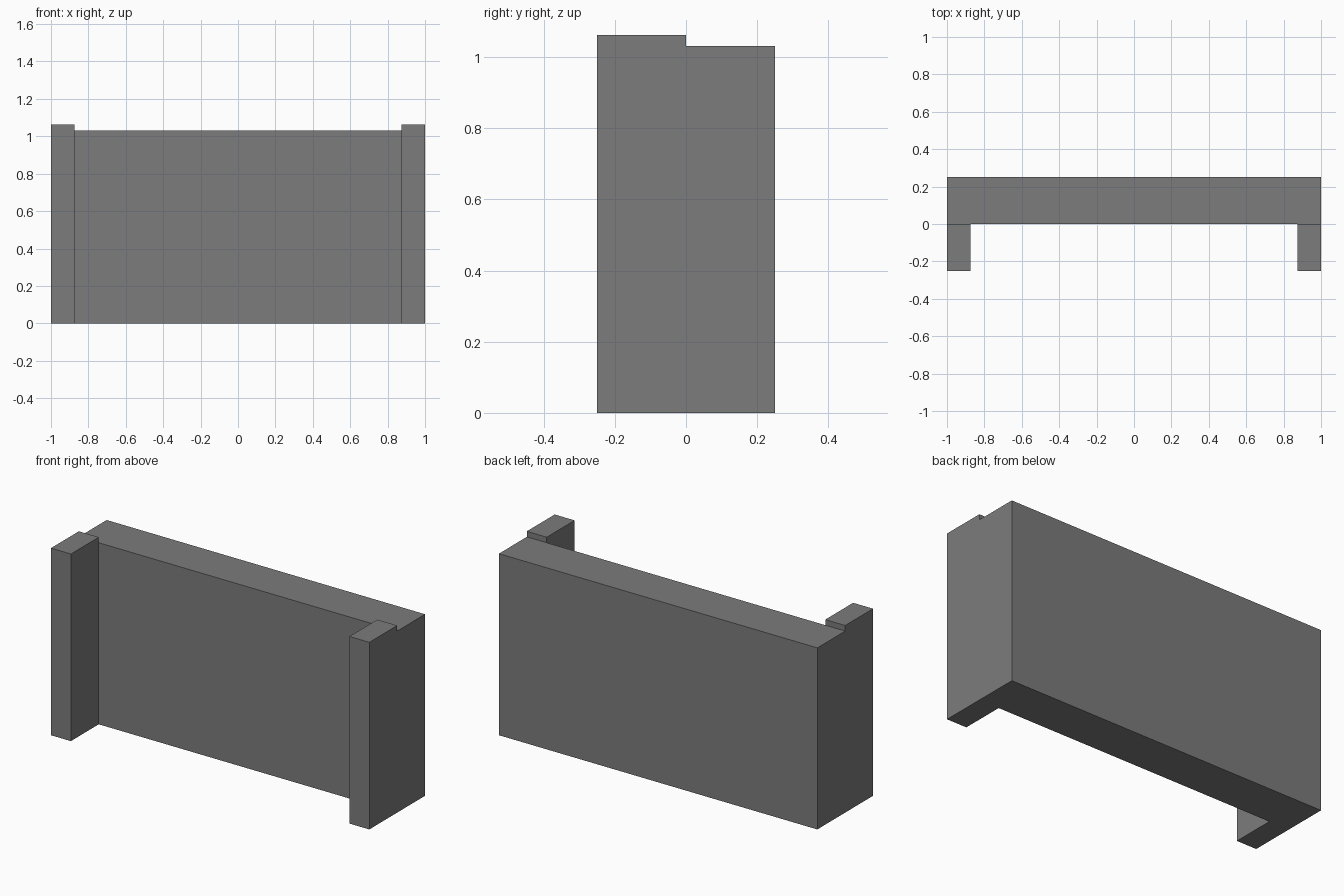
import bpy
import bmesh

if "Cube" in bpy.data.objects:
    bpy.data.objects.remove(bpy.data.objects["Cube"])

WALL_TOP, POST_TOP = 1.031, 1.0625
OUTER, INNER, DEPTH = 1.0, 0.875, 0.25

grey = bpy.data.materials.new("mid grey")
grey.diffuse_color = (0.2, 0.2, 0.2, 1)
grey.use_nodes = True
grey.node_tree.nodes["Principled BSDF"].inputs["Base Color"].default_value = grey.diffuse_color

bm = bmesh.new()


def floor_face(points):
    return bm.faces.new([bm.verts.new((x, y, 0)) for x, y in points])


# Footprint: back wall strip plus two post squares in front of it
wall = floor_face([(-OUTER, 0), (-INNER, 0), (INNER, 0), (OUTER, 0),
                   (OUTER, DEPTH), (-OUTER, DEPTH)])
posts = [floor_face([(s * INNER, -DEPTH), (s * OUTER, -DEPTH),
                     (s * OUTER, 0), (s * INNER, 0)]) for s in (-1, 1)]
bmesh.ops.remove_doubles(bm, verts=bm.verts, dist=1e-5)


def raise_faces(faces, height):
    """Extrude faces upward and return the new top faces."""
    geom = bmesh.ops.extrude_face_region(bm, geom=faces, use_keep_orig=True)["geom"]
    verts = [g for g in geom if isinstance(g, bmesh.types.BMVert)]
    bmesh.ops.translate(bm, verts=verts, vec=(0, 0, height))
    return [g for g in geom if isinstance(g, bmesh.types.BMFace)]


# Raise the whole footprint, then the post tops a little higher
tops = raise_faces(list(bm.faces), WALL_TOP)
post_tops = [f for f in tops if f.calc_center_median().y < 0]
raise_faces(post_tops, POST_TOP - WALL_TOP)
bmesh.ops.delete(bm, geom=post_tops, context='FACES_ONLY')
bmesh.ops.recalc_face_normals(bm, faces=bm.faces)

mesh = bpy.data.meshes.new("wall_with_posts")
bm.to_mesh(mesh)
bm.free()
mesh.materials.append(grey)
bpy.context.collection.objects.link(bpy.data.objects.new("wall_with_posts", mesh))
